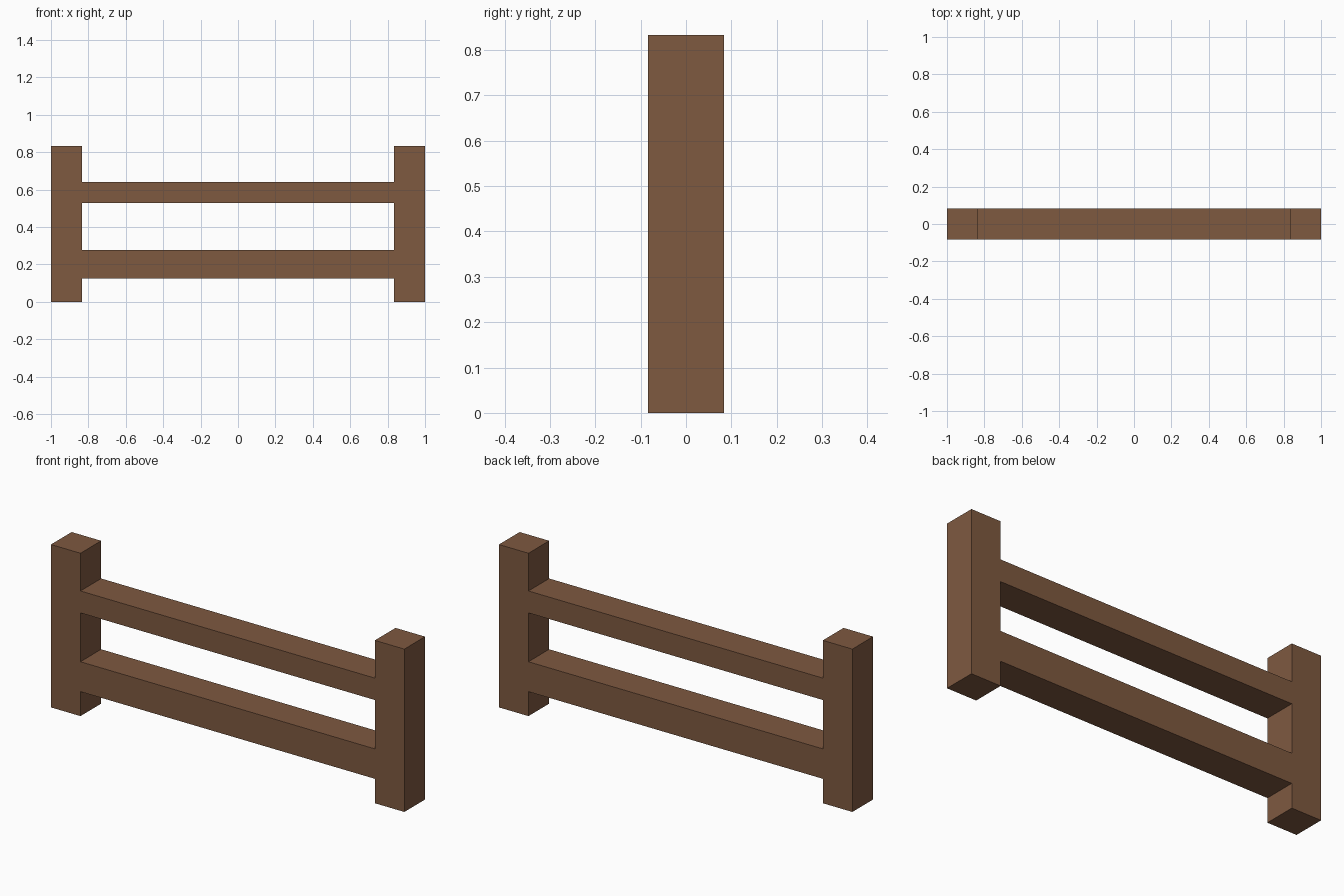
import bpy
import bmesh
from mathutils import Matrix

if "Cube" in bpy.data.objects:
    bpy.data.objects.remove(bpy.data.objects["Cube"])

wood = bpy.data.materials.new("brown wood")
wood.diffuse_color = (0.209, 0.100, 0.051, 1.0)
wood.use_nodes = True
wood.node_tree.nodes["Principled BSDF"].inputs["Base Color"].default_value = wood.diffuse_color

THICK = 0.167    # post width and depth of every part
HEIGHT = 0.833   # post height
INNER = 1.0 - THICK


def beam(name, x0, x1, z0, z1, open_ends=False):
    """Box spanning x0..x1 and z0..z1, centred on y = 0."""
    bm = bmesh.new()
    size = Matrix.Diagonal((x1 - x0, THICK, z1 - z0, 1.0))
    place = Matrix.Translation(((x0 + x1) / 2, 0, (z0 + z1) / 2))
    bmesh.ops.create_cube(bm, size=1.0, matrix=place @ size)
    bm.normal_update()
    if open_ends:  # ends butt against the posts
        ends = [f for f in bm.faces if abs(f.normal.x) > 0.9]
        bmesh.ops.delete(bm, geom=ends, context='FACES')
    mesh = bpy.data.meshes.new(name)
    bm.to_mesh(mesh)
    bm.free()
    mesh.materials.append(wood)
    obj = bpy.data.objects.new(name, mesh)
    bpy.context.collection.objects.link(obj)
    return obj


# End posts
beam("left_post", -1.0, -INNER, 0, HEIGHT)
beam("right_post", INNER, 1.0, 0, HEIGHT)

# Rails, flush with the posts front and back
beam("lower_rail", -INNER, INNER, 0.125, 0.278, open_ends=True)
beam("upper_rail", -INNER, INNER, 0.528, 0.64, open_ends=True)
